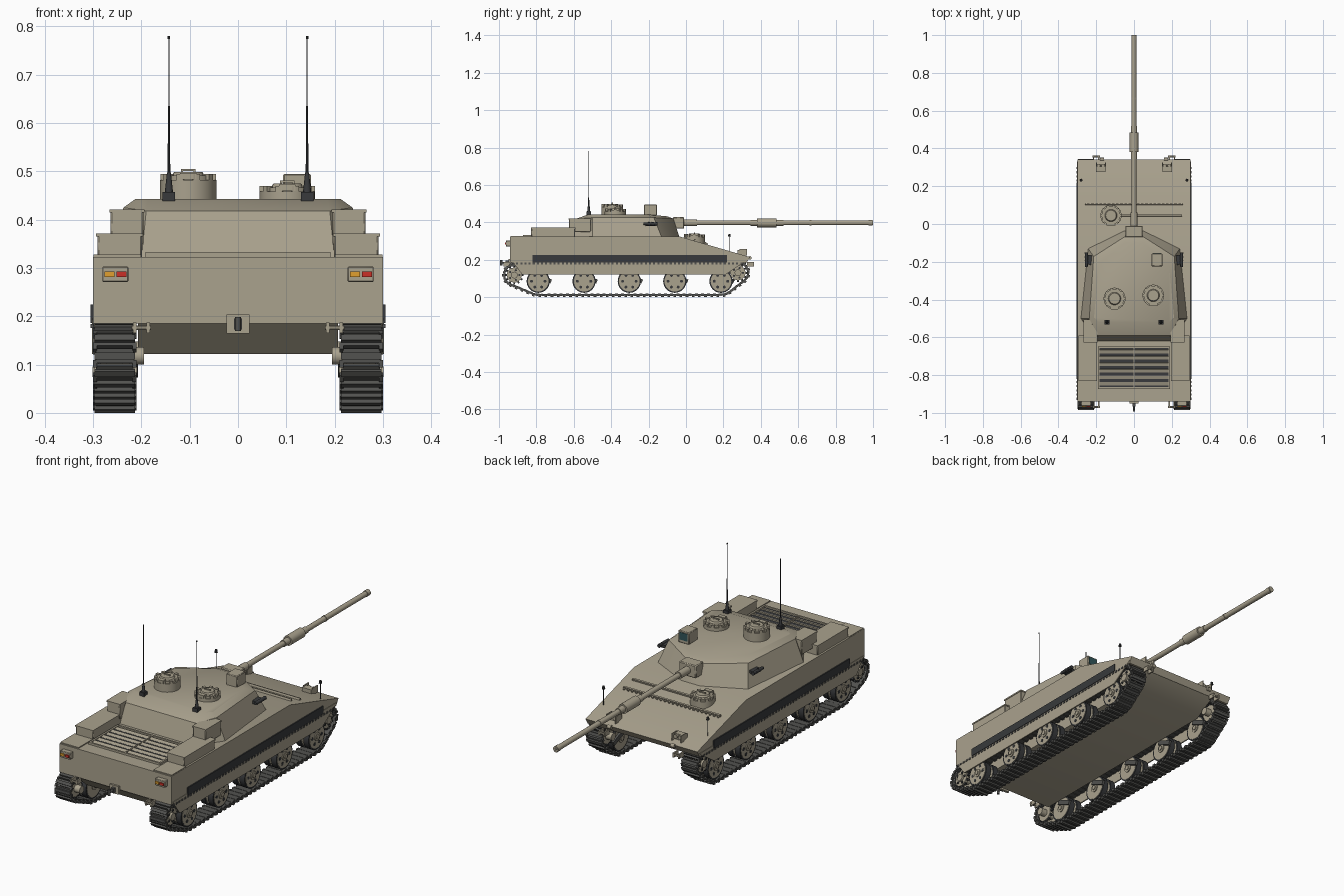
import bpy, bmesh, math
from mathutils import Matrix, Vector

if "Cube" in bpy.data.objects:
    bpy.data.objects.remove(bpy.data.objects["Cube"])


def material(name, rgb):
    m = bpy.data.materials.new(name)
    m.diffuse_color = (*rgb, 1)
    m.use_nodes = True
    m.node_tree.nodes["Principled BSDF"].inputs["Base Color"].default_value = m.diffuse_color
    return m


TAN = material("tan_paint", (0.40, 0.36, 0.27))
DARK = material("dark_rubber", (0.04, 0.042, 0.045))
STEEL = material("track_steel", (0.085, 0.085, 0.08))
ORANGE = material("orange_lens", (0.75, 0.35, 0.03))
RED = material("red_lens", (0.6, 0.03, 0.02))
GLASS = material("sight_glass", (0.03, 0.09, 0.1))
AXIS = {'x': Matrix.Rotation(math.pi / 2, 4, 'Y'), 'y': Matrix.Rotation(-math.pi / 2, 4, 'X'), 'z': Matrix()}


def box(bm, c, s, rx=0.0, rz=0.0):
    m = Matrix.Translation(c) @ Matrix.Rotation(rz, 4, 'Z') @ Matrix.Rotation(rx, 4, 'X') @ Matrix.Diagonal((*s, 1))
    bmesh.ops.create_cube(bm, size=1, matrix=m)


def cyl(bm, c, r, d, axis='z', r2=None, n=24):
    bmesh.ops.create_cone(bm, cap_ends=True, segments=n, radius1=r, radius2=r if r2 is None else r2,
                          depth=d, matrix=Matrix.Translation(c) @ AXIS[axis])


def prism(bm, pts, x0, x1):
    loft(bm, [[(x, y, z) for y, z in pts] for x in (x0, x1)])


def loft(bm, rings):
    vs = [[bm.verts.new(p) for p in r] for r in rings]
    n = len(vs[0])
    for a, b in zip(vs, vs[1:]):
        for i in range(n):
            bm.faces.new((a[i], a[(i + 1) % n], b[(i + 1) % n], b[i]))
    bm.faces.new(vs[0][::-1])
    bm.faces.new(vs[-1])


def done(bm, name, mat, bevel=0):
    bmesh.ops.recalc_face_normals(bm, faces=bm.faces)
    me = bpy.data.meshes.new(name)
    bm.to_mesh(me)
    bm.free()
    me.materials.append(mat)
    o = bpy.data.objects.new(name, me)
    bpy.context.collection.objects.link(o)
    bpy.ops.object.select_all(action='DESELECT')
    o.select_set(True)
    bpy.context.view_layer.objects.active = o
    bpy.ops.object.shade_smooth_by_angle(angle=math.radians(32))
    if bevel:
        b = o.modifiers.new("bevel", 'BEVEL')
        b.width, b.segments = bevel, 1
    return o


def part(name, mat, build, bevel=0):
    bm = bmesh.new()
    build(bm)
    return done(bm, name, mat, bevel)


SIDES = (-1, 1)
SLOPE = math.atan(0.109 / 0.372)
glacis = lambda y: 0.323 - (y + 0.03) * 0.109 / 0.372

# Hull
part("upper_hull", TAN, lambda b: prism(b, [(-.94, .323), (-.03, .323), (.342, .214), (.325, .185), (-.94, .185)], -.3, .3))
part("lower_hull", TAN, lambda b: prism(b, [(-.94, .187), (.325, .187), (.214, .122), (-.87, .122)], -.207, .207))
for s in SIDES:
    part("side_skirt", TAN, lambda b: prism(b, [(-.93, .195), (.33, .2), (.214, .122), (-.877, .122)], s * .296, s * .302))
    part("side_stripe", DARK, lambda b: box(b, (s * .301, -.3, .205), (.008, 1.04, .038)))
    bm = bmesh.new()
    for i in range(56):
        box(bm, (s * .302, -.925 + i * .0222, .18), (.006, .011, .009))
    done(bm, "skirt_bolts", STEEL)

# Track wheels
for s in SIDES:
    tyre, disc, bolt, arm = (bmesh.new() for _ in range(4))
    for y in (-.79, -.545, -.303, -.06, .187):
        for x in (.233, .277):
            cyl(tyre, (s * x, y, .085), .062, .028, 'x', n=32)
            cyl(disc, (s * x, y, .085), .055, .031, 'x', n=32)
        cyl(disc, (s * .255, y, .085), .02, .084, 'x')
        cyl(disc, (s * .255, y, .085), .011, .092, 'x', n=12)
        for k in range(6):
            a = k * math.pi / 3
            cyl(bolt, (s * .29, y + .036 * math.cos(a), .085 + .036 * math.sin(a)), .008, .008, 'x', n=8)
        box(arm, (s * .213, y + .03, .1), (.012, .085, .022), rx=-.4)
    for y, z in ((-.918, .118), (.278, .13)):
        for x in (.232, .278):
            cyl(disc, (s * x, y, z), .04, .014, 'x')
            for k in range(12):
                a = k * math.pi / 6
                box(bolt, (s * x, y + .042 * math.cos(a), z + .042 * math.sin(a)), (.012, .016, .01), rx=a)
        cyl(disc, (s * .245, y, z), .018, .1, 'x')
        for k in range(5):
            a = k * math.pi * .4
            cyl(bolt, (s * .286, y + .027 * math.cos(a), z + .027 * math.sin(a)), .006, .006, 'x', n=8)
    done(tyre, "road_wheel_tyres", DARK)
    done(disc, "wheel_discs", TAN)
    done(bolt, "wheel_bolts_and_teeth", DARK)
    done(arm, "suspension_arms", STEEL)


def track_path():
    # convex wrap around the wheels
    pts = sorted({(round(y + r * math.cos(k * math.pi / 24), 5), round(z + r * math.sin(k * math.pi / 24), 5))
                  for y, z, r in ((-.918, .118, .053), (-.79, .085, .072), (.187, .085, .072), (.278, .13, .053))
                  for k in range(48)})

    def half(ps):
        h = []
        for p in ps:
            while len(h) > 1 and (h[-1][0] - h[-2][0]) * (p[1] - h[-2][1]) <= (h[-1][1] - h[-2][1]) * (p[0] - h[-2][0]):
                h.pop()
            h.append(p)
        return h[:-1]
    return [Vector(p) for p in half(pts) + half(pts[::-1])]


# Tracks
path = track_path()
segs = list(zip(path, path[1:] + path[:1]))
total = sum((b - a).length for a, b in segs)
COUNT = 84
shoes = []
for i in range(COUNT):
    d = i * total / COUNT
    for a, b in segs:
        if d <= (b - a).length:
            shoes.append(a + (b - a) * d / (b - a).length)
            break
        d -= (b - a).length
for s in SIDES:
    bm = bmesh.new()
    for i, p in enumerate(shoes):
        t = (shoes[(i + 1) % COUNT] - shoes[i - 1]).normalized()
        a, n = math.atan2(t.y, t.x), Vector((t.y, -t.x))
        box(bm, (s * .255, p.x, p.y), (.078, total / COUNT * .92, .01), rx=a)
        q = p + n * .008
        box(bm, (s * .255, q.x, q.y), (.084, .014, .01), rx=a)
        q = p + t * total / COUNT / 2
        for x in (.214, .296):
            box(bm, (s * x, q.x, q.y), (.008, .016, .012), rx=a)
    done(bm, "track", STEEL)


# Turret, lofted from base to roof
def ring(half):
    return half + [(-x, y, z) for x, y, z in half[::-1]]


part("turret", TAN, lambda b: loft(b, [
    ring([(.05, -.035, .32), (.243, -.13, .32), (.282, -.5, .32), (.2, -.62, .32)]),
    ring([(.05, -.068, .42), (.213, -.172, .425), (.237, -.5, .425), (.19, -.59, .418)]),
    ring([(.05, -.1, .432), (.185, -.215, .443), (.212, -.495, .443), (.185, -.52, .443)])]))
part("gun_mantlet", TAN, lambda b: box(b, (0, -.04, .397), (.092, .06, .062)), .004)


def gun(b):
    for y0, y1, r in ((-.03, .06, .018), (0, 1, .0125), (.38, .485, .0235), (.345, .52, .016), (.66, .67, .0145), (.975, .998, .0145)):
        cyl(b, (0, (y0 + y1) / 2, .397), r, y1 - y0, 'y')


part("gun_barrel", TAN, gun)
part("gun_bore", DARK, lambda b: cyl(b, (0, .996, .397), .008, .008, 'y', n=16))


# Hatches: drum, rim bolts, lid and handle
def hatch(b, x, y, z, h, r):
    cyl(b, (x, y, z + h / 2), r, h, n=32)
    cyl(b, (x, y, z + h + .004), r * .88, .01, n=32)
    cyl(b, (x, y, z + h + .011), r * .62, .012, n=24, r2=r * .5)
    box(b, (x, y, z + h + .021), (.03, .007, .004))
    for e in SIDES:
        box(b, (x + e * .013, y, z + h + .017), (.004, .007, .008))
    for k in range(10):
        a = k * math.pi / 5
        box(b, (x + r * .86 * math.cos(a), y + r * .86 * math.sin(a), z + h + .006), (.016, .014, .012), rz=a)
    box(b, (x, y - r * .8, z + h + .008), (.035, .02, .014))


part("commander_cupola", TAN, lambda b: hatch(b, -.103, -.395, .44, .042, .058))
part("loader_hatch", TAN, lambda b: hatch(b, .102, -.378, .44, .018, .057))
part("driver_hatch", TAN, lambda b: hatch(b, -.122, .045, .28, .042, .056))
part("sight_box", TAN, lambda b: box(b, (.122, -.19, .466), (.058, .068, .058)), .003)
part("sight_window", GLASS, lambda b: box(b, (.122, -.156, .47), (.042, .004, .036)))

# Antennas
for s in SIDES:
    def antenna(b):
        box(b, (s * .143, -.52, .448), (.026, .026, .018))
        cyl(b, (s * .143, -.52, .475), .009, .045, r2=.004, n=12)
        cyl(b, (s * .143, -.52, .56), .003, .15, r2=.0018, n=8)
        cyl(b, (s * .143, -.52, .70), .0013, .155, n=6)
        cyl(b, (s * .143, -.52, .777), .0025, .006, n=8)
    part("antenna", DARK, antenna)

    # Smoke launchers on the turret sides
    def launcher(b):
        box(b, (s * .238, -.19, .388), (.025, .05, .014), rz=s * .1)
        for k in range(3):
            cyl(b, (s * .252, -.21 + k * .02, .392), .007, .036, 'y', r2=.009, n=12)
    part("smoke_launcher", DARK, launcher)

    # Stowage boxes behind the turret
    part("upper_stowage_box", TAN, lambda b: box(b, (s * .23, -.567, .384), (.068, .118, .072)), .003)
    part("lower_stowage_box", TAN, lambda b: box(b, (s * .245, -.71, .345), (.092, .235, .05)), .003)
    part("box_lids", TAN, lambda b: (box(b, (s * .23, -.567, .418), (.073, .123, .007)),
                                     box(b, (s * .245, -.71, .368), (.097, .24, .006)),
                                     box(b, (s * .25, -.88, .325), (.098, .11, .006))))

    # Rear light clusters
    part("rear_light_housing", TAN, lambda b: box(b, (s * .254, -.95, .287), (.054, .026, .032)), .002)
    for dx, m in ((-.012, ORANGE), (.013, RED)):
        part("rear_light", m, lambda b: box(b, (s * .254 + dx, -.965, .287), (.021, .006, .012)))

    # Tow hooks, front and rear
    def tow(b):
        for y, e in ((-.945, -1), (.333, 1)):
            for dx in (-.014, .014):
                box(b, (s * .2 + dx, y + e * .012, .176), (.007, .036, .022))
            cyl(b, (s * .2, y + e * .024, .176), .005, .04, 'x', n=10)
    part("tow_brackets", TAN, tow)

    # Headlights with guards, and corner markers
    def lamp(b):
        z = glacis(.3)
        box(b, (s * .175, .29, z + .012), (.05, .03, .028))
        for dx in (-.012, .012):
            cyl(b, (s * .175 + dx, .308, z + .015), .01, .014, 'y', n=14)
        for dx in (-.024, .024):
            box(b, (s * .175 + dx, .305, z + .014), (.004, .04, .034))
    part("headlight", TAN, lamp)
    part("corner_marker", DARK, lambda b: (cyl(b, (s * .28, .232, .285), .0015, .08, n=6),
                                           cyl(b, (s * .28, .232, .33), .008, .014, r2=.005, n=10)))
    part("front_lug", TAN, lambda b: cyl(b, (s * .17, .342, .21), .009, .02, 'x', n=12))

# Glacis splash strips
part("splash_strips", TAN, lambda b: (box(b, (0, .105, glacis(.105) + .003), (.52, .008, .014), rx=-SLOPE),
                                      box(b, (.09, .045, glacis(.045) + .003), (.33, .008, .014), rx=-SLOPE)))
bm = bmesh.new()
for i in range(24):
    box(bm, (-.253 + i * .022, .113, glacis(.113) + .003), (.008, .007, .008), rx=-SLOPE)
done(bm, "strip_bolts", TAN)

# Engine deck grille
part("engine_grille_bed", DARK, lambda b: box(b, (0, -.76, .323), (.37, .21, .006)))


def grille(b):
    for e in SIDES:
        box(b, (e * .187, -.76, .327), (.009, .225, .012))
        box(b, (0, -.76 + e * .108, .327), (.38, .009, .012))
    box(b, (0, -.76, .327), (.006, .215, .012))
    for k in range(6):
        box(b, (0, -.845 + k * .034, .327), (.37, .018, .005), rx=.3)


part("engine_grille", TAN, grille)

# Tow pintle in the middle of the rear plate
part("pintle_plate", TAN, lambda b: box(b, (0, -.943, .184), (.048, .012, .039)))
part("pintle_hook", STEEL, lambda b: (cyl(b, (0, -.965, .184), .005, .05, 'y', n=12),
                                      cyl(b, (0, -.988, .184), .006, .03, n=12),
                                      box(b, (0, -.955, .184), (.016, .02, .022))))
